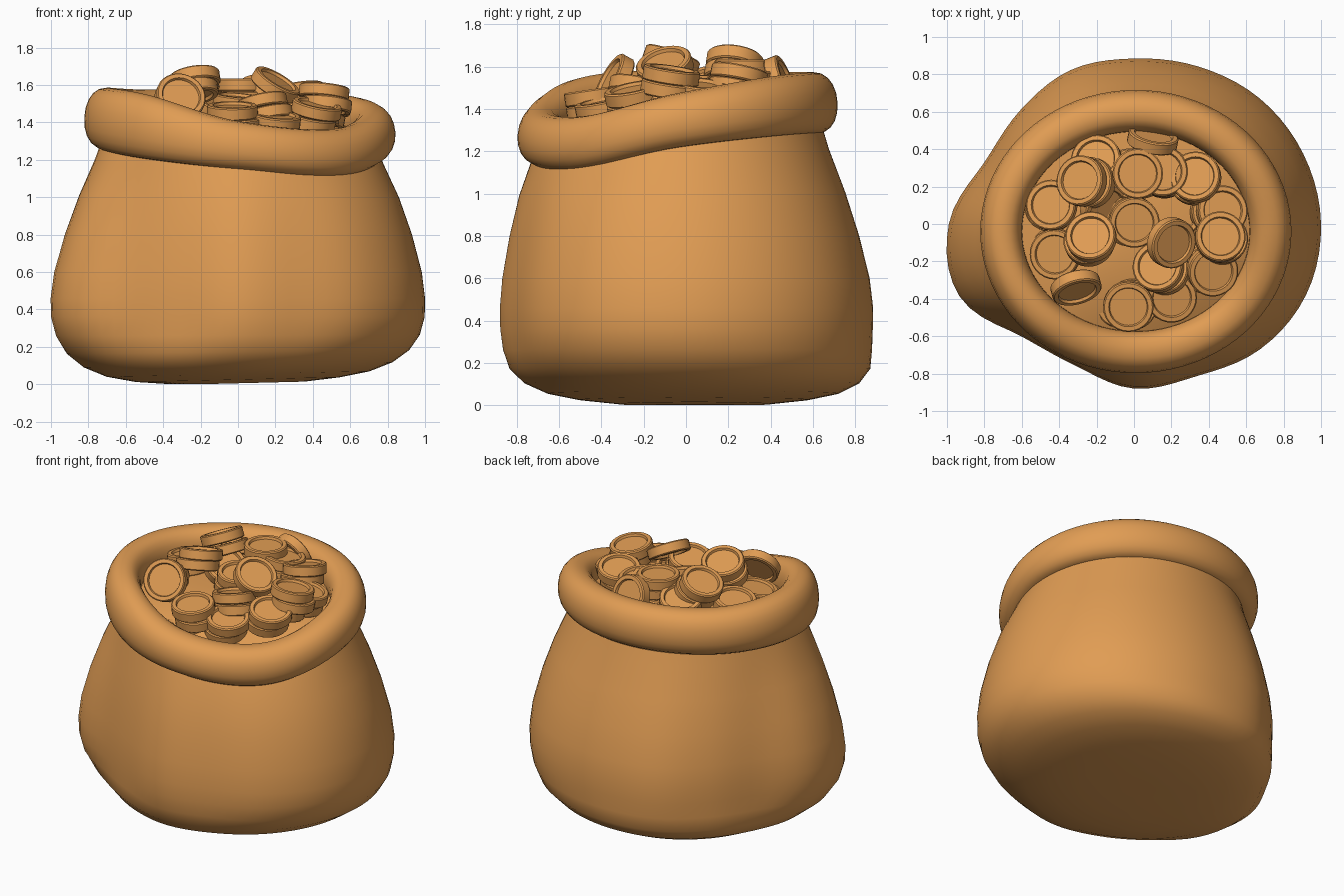
import bpy
import bmesh
from math import cos, sin, pi, floor, copysign
from mathutils import Vector

cube = bpy.data.objects.get("Cube")
if cube:
    bpy.data.objects.remove(cube, do_unlink=True)

tan = bpy.data.materials.new("golden_tan")
tan.use_nodes = True
tan_colour = (0.75, 0.335, 0.088, 1)
tan.diffuse_color = tan_colour
tan.node_tree.nodes["Principled BSDF"].inputs["Base Color"].default_value = tan_colour

SEGMENTS = 80
CENTRE = Vector((0.01, -0.04, 0))


def around(values, angle):
    """Smooth periodic interpolation of values spread evenly around a circle."""
    n = len(values)
    f = angle / (2 * pi) * n
    i = floor(f)
    t = f - i
    a, b, c, d = (values[(i + k) % n] for k in (-1, 0, 1, 2))
    return b + 0.5 * t * (c - a + t * (2*a - 5*b + 4*c - d + t * (3*(b - c) + d - a)))


def skin(name, rings, close=False, cap_start=False, cap_end=False, sharp=0.0):
    """Join equal rings of points into one smooth surface."""
    bm = bmesh.new()
    loops = [[bm.verts.new(p) for p in ring] for ring in rings]
    pairs = list(zip(loops, loops[1:]))
    if close:
        pairs.append((loops[-1], loops[0]))
    for low, high in pairs:
        n = len(low)
        for i in range(n):
            j = (i + 1) % n
            bm.faces.new((low[i], low[j], high[j], high[i]))
    if cap_start:
        bm.faces.new(loops[0][::-1])
    if cap_end:
        bm.faces.new(loops[-1])
    bmesh.ops.recalc_face_normals(bm, faces=bm.faces)
    mesh = bpy.data.meshes.new(name)
    bm.to_mesh(mesh)
    bm.free()
    mesh.materials.append(tan)
    obj = bpy.data.objects.new(name, mesh)
    bpy.context.collection.objects.link(obj)
    for o in bpy.context.selected_objects:
        o.select_set(False)
    obj.select_set(True)
    bpy.context.view_layer.objects.active = obj
    if sharp:
        bpy.ops.object.shade_smooth_by_angle(angle=sharp)
    else:
        bpy.ops.object.shade_smooth()
    return obj


# Shapes around the bag, counted from its left side
outline = [1.0, .98, .95, .91, .885, .89, .86, .865,
           .99, 1.01, .85, .82, .88, .88, .95, .995]
rim_top = [1.475, 1.555, 1.575, 1.575, 1.585, 1.55, 1.405, 1.365]
rim_bottom = [1.215, 1.27, 1.285, 1.285, 1.265, 1.205, 1.145, 1.11]
rim_height = [(t + b) / 2 for t, b in zip(rim_top, rim_bottom)]
angles = [2 * pi * i / SEGMENTS for i in range(SEGMENTS)]


def bag_ring(z, scale, blend):
    """Outline of the bag, rounder at the floor and oval at the neck."""
    ring = []
    low = max(0, 1 - z / 0.3)
    for a in angles:
        way = Vector((cos(a), sin(a), 0))
        radius = around(outline, a) * (1 - low) + 0.94 * low
        base = way * radius * scale + Vector((0, 0.04 * low, 0))
        neck = CENTRE + Vector((0.7 * cos(a), 0.65 * sin(a), 0))
        p = base.lerp(neck, blend)
        lift = 0.025 * (p.x + 0.2) * low
        top = around(rim_height, a) - 1.36
        p.z = max(0, z + lift) + top * blend ** 3
        ring.append(p)
    return ring


# Bag body: height, outline scale, blend towards the round neck
skin("bag_body", [bag_ring(*row) for row in (
    (0, .08, 0), (0, .38, 0), (.02, .58, 0), (.05, .74, 0), (.1, .86, 0),
    (.17, .94, 0), (.26, .98, 0), (.36, .998, 0), (.46, 1, 0), (.6, 1, .06),
    (.8, 1, .24), (1, 1, .48), (1.18, 1, .76), (1.36, 1, 1))], cap_start=True)


# Rolled rim: a rounded section swept around the wavy neck
def power(v, e):
    return copysign(abs(v) ** e, v)


rim = []
for a in angles:
    section = []
    thick = (around(rim_top, a) - around(rim_bottom, a)) / 2
    for k in range(20):
        b = 2 * pi * k / 20
        out = 0.112 * power(cos(b), 0.85) - 0.008 * sin(b)
        up = thick * power(sin(b), 0.95)
        section.append(CENTRE + Vector(((0.72 + out) * cos(a), (0.645 + out) * sin(a),
                                        around(rim_height, a) + up)))
    rim.append(section)
skin("rolled_rim", rim, close=True)

# Domed filling under the coins
filling = []
for s in (1, .85, .65, .4, .1):
    filling.append([CENTRE + Vector((0.66 * s * cos(a), 0.59 * s * sin(a),
                    1.42 + (around(rim_height, a) - 1.43) * s ** 2)) for a in angles])
skin("filling", filling, cap_end=True)

# Coin: lathed disc with a raised edge on both faces
R, H, SIDES = 0.135, 0.034, 28
half = [(R * .74, H * .55), (R * .78, H), (R * .95, H), (R, H * .8)]
profile = [(r, -h) for r, h in half] + [(r, h) for r, h in reversed(half)]
coin = skin("coin", [[(r * cos(2 * pi * i / SIDES), r * sin(2 * pi * i / SIDES), h)
                      for i in range(SIDES)] for r, h in profile],
            cap_start=True, cap_end=True, sharp=0.6)

# Coin places: x, y, z, lean in x, lean in y, number stacked
places = [
    (-.28, .23, 1.62, -.45, .15, 2), (.02, .27, 1.6, 0, 0, 3),
    (.33, .25, 1.56, -.15, .2, 2), (.1, .45, 1.52, .5, 2.5, 1),
    (-.2, .34, 1.53, -.2, .3, 1), (-.44, .1, 1.49, -.2, .1, 2),
    (-.42, -.16, 1.46, -.2, -.1, 2), (-.23, -.07, 1.63, -.15, .35, 2),
    (0, .01, 1.51, .1, -.1, 2), (.2, -.1, 1.6, .6, -.3, 1),
    (.13, -.23, 1.5, -.2, .2, 2), (.46, -.07, 1.56, .1, .15, 3),
    (.42, -.25, 1.47, .2, -.2, 2), (.47, .07, 1.49, .2, .1, 2),
    (-.31, -.34, 1.53, .5, -1.8, 1), (-.03, -.44, 1.46, 0, -.15, 3),
    (.2, -.39, 1.41, .1, -.2, 2), (-.16, .09, 1.5, .7, -.4, 1),
    (.15, .28, 1.56, .1, .1, 2)]
number = 0
for x, y, z, lean_x, lean_y, count in places:
    normal = Vector((lean_x, lean_y, 1)).normalized()
    for k in range(count):
        obj = coin if number == 0 else coin.copy()
        if number:
            obj.name = "coin_" + str(number)
            bpy.context.collection.objects.link(obj)
        obj.location = Vector((x, y, z)) - normal * (2 * H * k)
        obj.location.x -= 0.02 * k * (-1) ** number
        obj.rotation_mode = 'QUATERNION'
        obj.rotation_quaternion = normal.to_track_quat('Z', 'Y')
        number += 1
